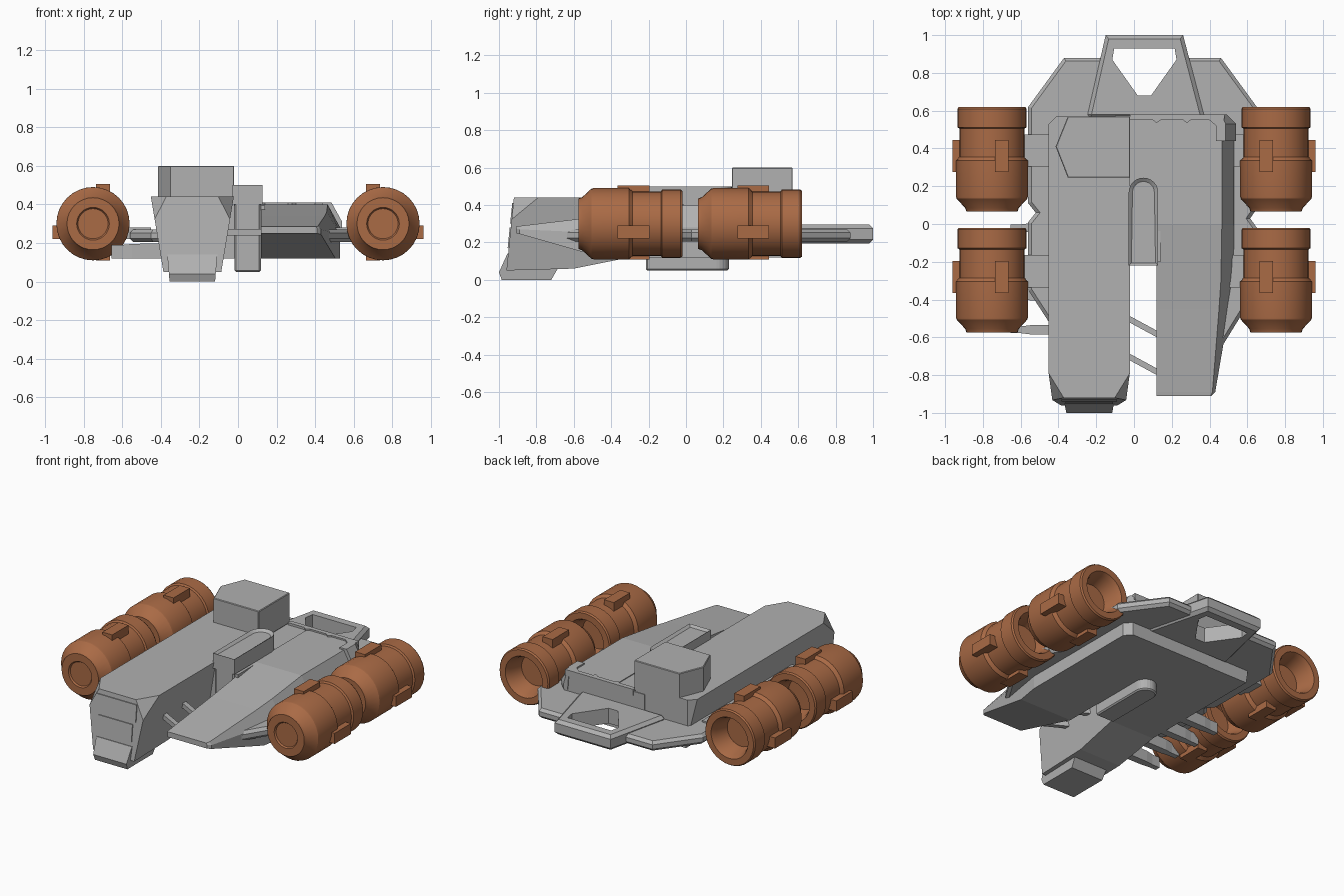
import bpy, bmesh, math
from mathutils import Vector

if "Cube" in bpy.data.objects:
    bpy.data.objects.remove(bpy.data.objects["Cube"])


def material(name, rgb):
    m = bpy.data.materials.new(name)
    m.diffuse_color = (*rgb, 1)
    m.use_nodes = True
    m.node_tree.nodes["Principled BSDF"].inputs["Base Color"].default_value = m.diffuse_color
    return m


GREY = material("hull grey", (0.44, 0.44, 0.44))
RUST = material("engine rust", (0.40, 0.145, 0.06))


def finish(name, bm, mat):
    bmesh.ops.recalc_face_normals(bm, faces=bm.faces)
    me = bpy.data.meshes.new(name)
    bm.to_mesh(me)
    bm.free()
    me.materials.append(mat)
    ob = bpy.data.objects.new(name, me)
    bpy.context.collection.objects.link(ob)
    return ob


def loft_bm(rings):
    """Skin equal-length closed rings and cap both ends."""
    bm = bmesh.new()
    vs = [[bm.verts.new(p) for p in r] for r in rings]
    n = len(rings[0])
    for a, b in zip(vs, vs[1:]):
        for i in range(n):
            j = (i + 1) % n
            bm.faces.new((a[i], a[j], b[j], b[i]))
    bm.faces.new(vs[0])
    bm.faces.new(vs[-1])
    return bm


def loft(name, rings, mat=GREY):
    return finish(name, loft_bm(rings), mat)


def prism(name, outline, z0, z1, mat=GREY, chamfer=0):
    ob = loft(name, [[(x, y, z) for x, y in outline] for z in (z0, z1)], mat)
    if chamfer:
        b = ob.modifiers.new("chamfer", "BEVEL")
        b.width = chamfer
        b.segments = 1
        b.limit_method = 'ANGLE'
        b.angle_limit = math.radians(80)
    return ob


def box(name, x0, x1, y0, y1, z0, z1, mat=GREY):
    return prism(name, [(x0, y0), (x1, y0), (x1, y1), (x0, y1)], z0, z1, mat)


# Long command hull: side profile widened toward the top
side = [(-0.96, 0.05), (-0.60, 0.06), (-0.30, 0.12), (0.57, 0.12), (0.57, 0.44), (-0.92, 0.44)]
half = lambda z: 0.15 + 0.065 * (z - 0.05) / 0.39
CX = -0.237
bm = loft_bm([[(CX + s * half(z), y, z) for y, z in side] for s in (-1, 1)])
bmesh.ops.recalc_face_normals(bm, faces=bm.faces)
for s in (-1, 1):   # sliced front corners and clipped rear corner
    cuts = [((CX + s * 0.215, -0.79, 0.44), (CX + s * 0.135, -0.92, 0.44), (CX + s * 0.18, -0.932, 0.35))]
    if s < 0:
        cuts.append(((-0.45, 0.53, 0.44), (-0.41, 0.57, 0.44), (-0.41, 0.57, 0.1)))
    for pts in cuts:
        a, b, c = map(Vector, pts)
        nrm = (b - a).cross(c - a).normalized()
        if nrm.dot(Vector((CX, 0, 0.25)) - a) > 0:
            nrm = -nrm
        geom = bm.verts[:] + bm.edges[:] + bm.faces[:]
        bmesh.ops.bisect_plane(bm, geom=geom, plane_co=a, plane_no=nrm, clear_outer=True)
        bmesh.ops.holes_fill(bm, edges=[e for e in bm.edges if e.is_boundary])
finish("command_hull", bm, GREY)

# Chin block, brow strip and nose panel
chin = [(-0.985, 0.0), (-0.72, 0.0), (-0.68, 0.07), (-0.9, 0.14), (-0.955, 0.14), (-1.0, 0.04)]
wid = lambda z: 0.118 + 0.012 * min(1, z / 0.14)
loft("chin", [[(CX + s * wid(z), y, z) for y, z in chin] for s in (-1, 1)])
for i, z in enumerate((0.17, 0.30)):
    w = half(z) - 0.045
    y0, y1 = (-0.92 - 0.04 * (0.44 - q) / 0.39 for q in (z, z + 0.11))
    loft("nose_panel_%d" % i, [[(CX - w, y0 - d, z), (CX + w, y0 - d, z), (CX + w, y1 - d, z + 0.11),
                                (CX - w, y1 - d, z + 0.11)] for d in (-0.02, 0.006)])

# Bridge block with pointed outer side
prism("bridge", [(-0.35, 0.245), (-0.02, 0.245), (-0.02, 0.57), (-0.35, 0.57), (-0.415, 0.41)],
      0.40, 0.60, chamfer=0.004)

# Wedge hull on the other side
secs = [(-0.91, 0.41, 0.25, 0.275, 0.405, 0.285), (-0.89, 0.43, 0.245, 0.27, 0.415, 0.288),
        (-0.45, 0.505, 0.12, 0.25, 0.45, 0.34), (-0.30, 0.53, 0.12, 0.25, 0.46, 0.36),
        (0.0, 0.53, 0.12, 0.28, 0.465, 0.40), (0.53, 0.53, 0.12, 0.28, 0.465, 0.40),
        (0.575, 0.49, 0.12, 0.28, 0.45, 0.40)]
loft("wedge_hull", [[(0.12, y, zb), (xr, y, zb), (xr, y, zm), (xt, y, zt), (0.12, y, zt)]
                    for y, xr, zb, zm, xt, zt in secs])
box("centre_fill", -0.10, 0.14, -0.20, 0.575, 0.12, 0.395)

# Deck rim at the rear with a corner block
prism("deck_rim", [(-0.02, 0.58), (-0.02, 0.55), (0.10, 0.55), (0.12, 0.535), (0.14, 0.55), (0.26, 0.55),
                   (0.28, 0.535), (0.30, 0.55), (0.40, 0.55), (0.435, 0.52), (0.435, 0.44), (0.465, 0.44),
                   (0.48, 0.58)], 0.37, 0.41)
loft("rim_corner", [[(0.46, y, 0.28), (0.54 - c, y, 0.28), (0.54 - c, y, 0.31), (0.485 - c / 2, y, 0.41),
                     (0.45, y, 0.41)] for y, c in ((0.44, 0), (0.53, 0), (0.58, 0.05))])

# Wide base plate and tail frame, both pierced by the same opening
base = prism("base_plate", [(-0.45, -0.52), (-0.30, -0.52), (-0.30, -0.20), (0.30, -0.20), (0.30, -0.60),
                            (0.465, -0.65), (0.65, -0.35), (0.65, -0.02), (0.615, 0.03), (0.65, 0.08),
                            (0.65, 0.62), (0.46, 0.88), (-0.37, 0.88), (-0.56, 0.62), (-0.56, 0.11),
                            (-0.52, 0.06), (-0.56, 0.01), (-0.56, -0.35)], 0.205, 0.27, chamfer=0.018)
tail = prism("tail_frame", [(-0.25, 0.56), (0.375, 0.56), (0.26, 1.0), (-0.15, 1.0)], 0.195, 0.295,
             chamfer=0.02)
hole = prism("tail_cutter", [(-0.105, 0.93), (-0.115, 0.87), (0.02, 0.68), (0.09, 0.68), (0.225, 0.87),
                             (0.215, 0.93)], 0.1, 0.5)
hole.hide_render = True
hole.hide_viewport = True
for ob in (base, tail):
    m = ob.modifiers.new("opening", "BOOLEAN")
    m.operation = 'DIFFERENCE'
    m.solver = 'EXACT'
    m.object = hole


# Central tower: round-ended column and recessed cap
def round_end(w, y0, y1, cx=0.05):
    arc = [(cx + w * math.cos(math.pi * i / 12), y1 - w + w * math.sin(math.pi * i / 12)) for i in range(13)]
    return arc + [(cx - w, y0), (cx + w, y0)]


prism("tower_column", round_end(0.068, -0.215, 0.23), 0.05, 0.42, chamfer=0.008)
bm = loft_bm([[(x, y, z) for x, y in round_end(0.078, -0.22, 0.245)] for z in (0.40, 0.50)])
bmesh.ops.recalc_face_normals(bm, faces=bm.faces)
top = [f for f in bm.faces if f.normal.z > 0.9]
bmesh.ops.inset_region(bm, faces=top, thickness=0.02)
bmesh.ops.translate(bm, verts=top[0].verts[:], vec=(0, 0, -0.015))
finish("tower_cap", bm, GREY)

# Slanted struts bridging the front gap
for i, y in enumerate((-0.50, -0.70)):
    prism("gap_strut_%d" % i, [(-0.10, y + 0.055), (-0.10, y + 0.02), (0.14, y - 0.11), (0.14, y - 0.075)],
          0.24, 0.272)

# Row of short side barrels under the command hull
for i in range(4):
    y = -0.56 + 0.18 * i
    loft("side_barrel_%d" % i, [[(x, y - w, z0), (x, y + w, z0), (x, y + w, z1), (x, y - w, z1)]
                                for x, w, z0, z1 in ((-0.36, 0.026, 0.12, 0.20), (-0.55, 0.024, 0.12, 0.195),
                                                     (-0.60, 0.018, 0.12, 0.19), (-0.655, 0.018, 0.12, 0.19))])

# Engine pods: lathed about y, hollow at the rear
PROFILE = [(0.0, -0.565), (0.078, -0.565), (0.085, -0.575), (0.135, -0.575), (0.142, -0.555), (0.188, -0.505),
           (0.19, -0.495), (0.19, -0.305), (0.172, -0.285), (0.172, -0.135), (0.183, -0.128), (0.183, -0.03),
           (0.176, -0.02), (0.135, -0.02), (0.12, -0.05), (0.10, -0.14), (0.0, -0.14)]
SEG = 32
for s, sn in ((-1, "left"), (1, "right")):
    for off, pn in ((0.0, "front"), (0.64, "rear")):
        cx, cz = s * 0.752, 0.30
        rings = [[(cx + r * math.cos(2 * math.pi * k / SEG), y + off, cz + r * math.sin(2 * math.pi * k / SEG))
                  for k in range(SEG)] for r, y in PROFILE]
        bm = loft_bm(rings)
        bmesh.ops.remove_doubles(bm, verts=bm.verts, dist=1e-5)
        pod = finish("%s_%s_engine" % (sn, pn), bm, RUST)
        bpy.ops.object.select_all(action='DESELECT')
        pod.select_set(True)
        bpy.context.view_layer.objects.active = pod
        bpy.ops.object.shade_smooth_by_angle(angle=math.radians(25))
        # clamps on top, bottom and outer side, and a pylon to the base plate
        y0, y1 = off - 0.365, off - 0.195
        tag = "%s_%s_" % (sn, pn)
        tx = s * 0.70
        box(tag + "top_clamp", tx - 0.036, tx + 0.036, y0, y1, 0.44, 0.505, RUST)
        box(tag + "bottom_clamp", tx - 0.036, tx + 0.036, y0, y1, 0.108, 0.16, RUST)
        ox = sorted((s * 0.89, s * 0.962))
        box(tag + "side_clamp", *ox, y0, y1, 0.22, 0.29, RUST)
        px = sorted((s * 0.45, s * 0.60))
        box(tag + "pylon", *px, y0 + 0.03, y1 + 0.03, 0.22, 0.28)
